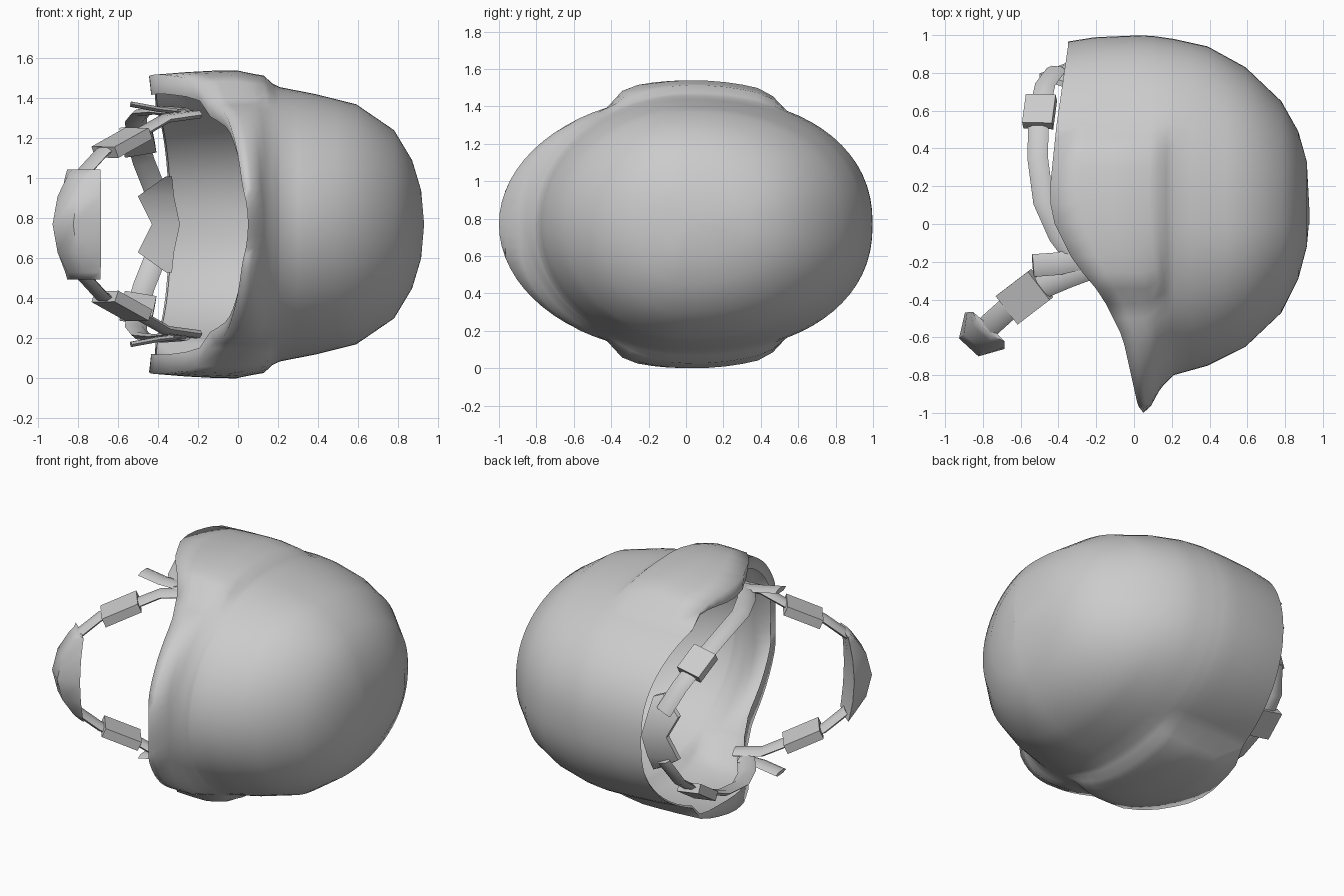
import bpy, bmesh, math
from mathutils import Vector

cube = bpy.data.objects.get("Cube")
if cube:
    bpy.data.objects.remove(cube)

MID = 0.77          # height of the mirror plane
SEG = 72            # segments around the shell

grey = bpy.data.materials.new("light_grey")
grey.use_nodes = True
grey.diffuse_color = (0.6, 0.6, 0.6, 1)
grey.node_tree.nodes["Principled BSDF"].inputs["Base Color"].default_value = (0.6, 0.6, 0.6, 1)


def finish(name, bm, angle):
    bmesh.ops.remove_doubles(bm, verts=bm.verts, dist=0.0005)
    bmesh.ops.recalc_face_normals(bm, faces=bm.faces)
    mesh = bpy.data.meshes.new(name)
    bm.to_mesh(mesh)
    bm.free()
    mesh.materials.append(grey)
    ob = bpy.data.objects.new(name, mesh)
    bpy.context.collection.objects.link(ob)
    bpy.ops.object.select_all(action='DESELECT')
    ob.select_set(True)
    bpy.context.view_layer.objects.active = ob
    bpy.ops.object.shade_smooth_by_angle(angle=math.radians(angle))


def loft(bm, rows, capped=True):
    rings = [[bm.verts.new(p) for p in row] for row in rows]
    n = len(rings[0])
    for a, b in zip(rings, rings[1:]):
        for i in range(n):
            bm.faces.new((a[i], a[(i + 1) % n], b[(i + 1) % n], b[i]))
    if capped:
        bm.faces.new(rings[0])
        bm.faces.new(rings[-1])


def lookup(table, t):
    for a, b in zip(table, table[1:]):
        if t <= b[0]:
            k = max(0, (t - a[0]) / (b[0] - a[0]))
            return [p + (q - p) * k for p, q in zip(a[1:], b[1:])]
    return list(table[-1][1:])


def ramp(t):
    t = min(1, max(0, t))
    return t * t * (3 - 2 * t)


# Shell sections: x, front reach, back reach, half width
SECTIONS = [(-0.45, 1.0, 0.95, 0.66), (-0.2, 1.0, 0.99, 0.68), (0.07, 1.0, 1.0, 0.69),
            (0.14, 0.87, 0.99, 0.69), (0.21, 0.8, 0.98, 0.685), (0.39, 0.75, 0.94, 0.65),
            (0.59, 0.65, 0.83, 0.6), (0.78, 0.47, 0.65, 0.47), (0.87, 0.29, 0.49, 0.32),
            (0.915, 0.12, 0.33, 0.17), (0.93, -0.05, 0.05, 0)]
# Opening edge: y, x
RIM = [(-1, 0.05), (-0.96, 0.02), (-0.78, -0.02), (-0.6, -0.06), (-0.38, -0.17), (-0.2, -0.32),
       (0, -0.42), (0.15, -0.45), (0.55, -0.41), (0.97, -0.35)]


def section(a):
    """Rounded outline, slightly more pointed at the front."""
    c, s = math.cos(a), math.sin(a)
    power = 2 / (2.25 if c > 0 else 2.0)
    return [math.copysign(abs(v) ** power, v) for v in (c, s)]


def shell_point(x, a):
    front, back, half = lookup(SECTIONS, x)
    c, s = section(a)
    y = c * (back if c > 0 else front)
    # raised ear panel
    height = 0.055 * ramp((0.2 - x) / 0.08) + 0.03 * ramp((0.13 - x) / 0.17)
    ear = height * ramp((y + 0.42) / 0.1) * ramp((0.53 - y) / 0.1)
    return Vector((x, y, s * (half + ear)))


angles = [2 * math.pi * i / SEG for i in range(SEG)]
rims = [lookup(RIM, section(a)[0])[0] for a in angles]
crown = [0.93, 0.915, 0.87, 0.78, 0.68, 0.59, 0.49, 0.39, 0.3, 0.21]
lower = [0.06, 0.13, 0.2, 0.35, 0.5, 0.75, 1.0]
up = Vector((0, 0, MID))

rows = [[shell_point(x, a) for a in angles] for x in crown]
rows += [[shell_point(0.21 + (r - 0.21) * f, a) for a, r in zip(angles, rims)] for f in lower]


def lip(p):
    """Turned-in edge of the opening, wide at the ears and narrow at the nape."""
    ear = 1 - ramp((p.y - 0.1) / 0.5)
    return Vector((p.x + 0.01, p.y * (0.99 if p.y > 0 else 0.96), p.z * (0.985 - 0.115 * ear)))


# Thin hollow shell with its folded edge
bm = bmesh.new()
loft(bm, [[p + up for p in row] for row in rows + [[lip(p) for p in rows[-1]]]], capped=False)
finish("helmet_shell", bm, 110)


def band(bm, path, side, width, thick, s):
    """Flat six sided strap along a path, mirrored by s."""
    pts = [Vector((x, y, s * z + MID)) for x, y, z in path]
    rows = []
    for i, p in enumerate(pts):
        d = (pts[min(i + 1, len(pts) - 1)] - pts[max(i - 1, 0)]).normalized()
        w = Vector((side[0], side[1], s * side[2]))
        w = (w - d * w.dot(d)).normalized()
        n = d.cross(w)
        rows.append([p + w * math.cos(k * math.pi / 3) * width / 2 + n * math.sin(k * math.pi / 3) * thick / 2
                     for k in range(6)])
    loft(bm, rows)


def buckle(bm, a, b, side, width, thick, s):
    """Rectangular slider between two points."""
    a, b, w = [Vector((v[0], v[1], s * v[2])) for v in (a, b, side)]
    d = (b - a).normalized()
    w = (w - d * w.dot(d)).normalized()
    n = d.cross(w)
    loft(bm, [[p + up + w * width / 2 * i + n * thick / 2 * j
               for i, j in ((1, 1), (-1, 1), (-1, -1), (1, -1))] for p in (a, b)])


ACROSS = (0.62, -0.78, 0)
for s, label in ((1, "upper"), (-1, "lower")):
    # chin strap from ear to chin cup, with its slider
    bm = bmesh.new()
    band(bm, [(-0.2, -0.22, 0.55), (-0.36, -0.28, 0.53), (-0.5, -0.34, 0.45),
              (-0.68, -0.46, 0.36), (-0.78, -0.55, 0.25)], ACROSS, 0.125, 0.045, s)
    finish(label + "_chin_strap", bm, 65)
    bm = bmesh.new()
    buckle(bm, (-0.665, -0.45, 0.36), (-0.495, -0.32, 0.455), ACROSS, 0.19, 0.06, s)
    finish(label + "_chin_buckle", bm, 20)
    # loose strap end
    bm = bmesh.new()
    band(bm, [(-0.535, -0.22, 0.6), (-0.4, -0.21, 0.575), (-0.27, -0.18, 0.56)], (0.1, -1, 0), 0.12, 0.03, s)
    finish(label + "_strap_end", bm, 35)
    # nape strap and slider
    bm = bmesh.new()
    band(bm, [(-0.28, -0.22, 0.56), (-0.4, -0.06, 0.57), (-0.48, 0.12, 0.56), (-0.51, 0.35, 0.52),
              (-0.505, 0.58, 0.43), (-0.47, 0.74, 0.31), (-0.41, 0.82, 0.16)], (1, 0, 0.15), 0.11, 0.04, s)
    finish(label + "_nape_strap", bm, 65)
    bm = bmesh.new()
    buckle(bm, (-0.51, 0.52, 0.47), (-0.49, 0.67, 0.37), (1, 0, 0.15), 0.16, 0.06, s)
    finish(label + "_nape_buckle", bm, 20)

# Bow shaped nape pad
bm = bmesh.new()
pad = []
for h, low, high in ((-0.24, -0.36, -0.33), (-0.14, -0.5, -0.32), (0, -0.43, -0.29),
                     (0.14, -0.5, -0.32), (0.24, -0.36, -0.33)):
    y = 0.85 - 1.2 * h * h
    pad.append([(low, y - 0.06, MID + h), (high, y, MID + h), (high, y + 0.03, MID + h), (low, y - 0.03, MID + h)])
loft(bm, pad)
finish("nape_pad", bm, 35)

# Curved chin cup with narrowed ends
bm = bmesh.new()
along, out = Vector((0.76, -0.65, 0)), Vector((-0.65, -0.76, 0))
cup = []
for h in (-0.275, -0.24, -0.14, 0, 0.14, 0.24, 0.275):
    k = 1 - (h / 0.275) ** 2
    c = Vector((-0.765, -0.54, MID + h)) + out * 0.03 * k
    cup.append([c + along * u * (0.8 + 0.2 * k) + out * (v * k + e) for u, v, e in
                ((-0.145, 0, 0), (-0.08, 0.1, 0.025), (0.06, 0.1, 0.03), (0.14, 0, 0.01), (0, 0, 0))])
loft(bm, cup)
finish("chin_cup", bm, 50)
